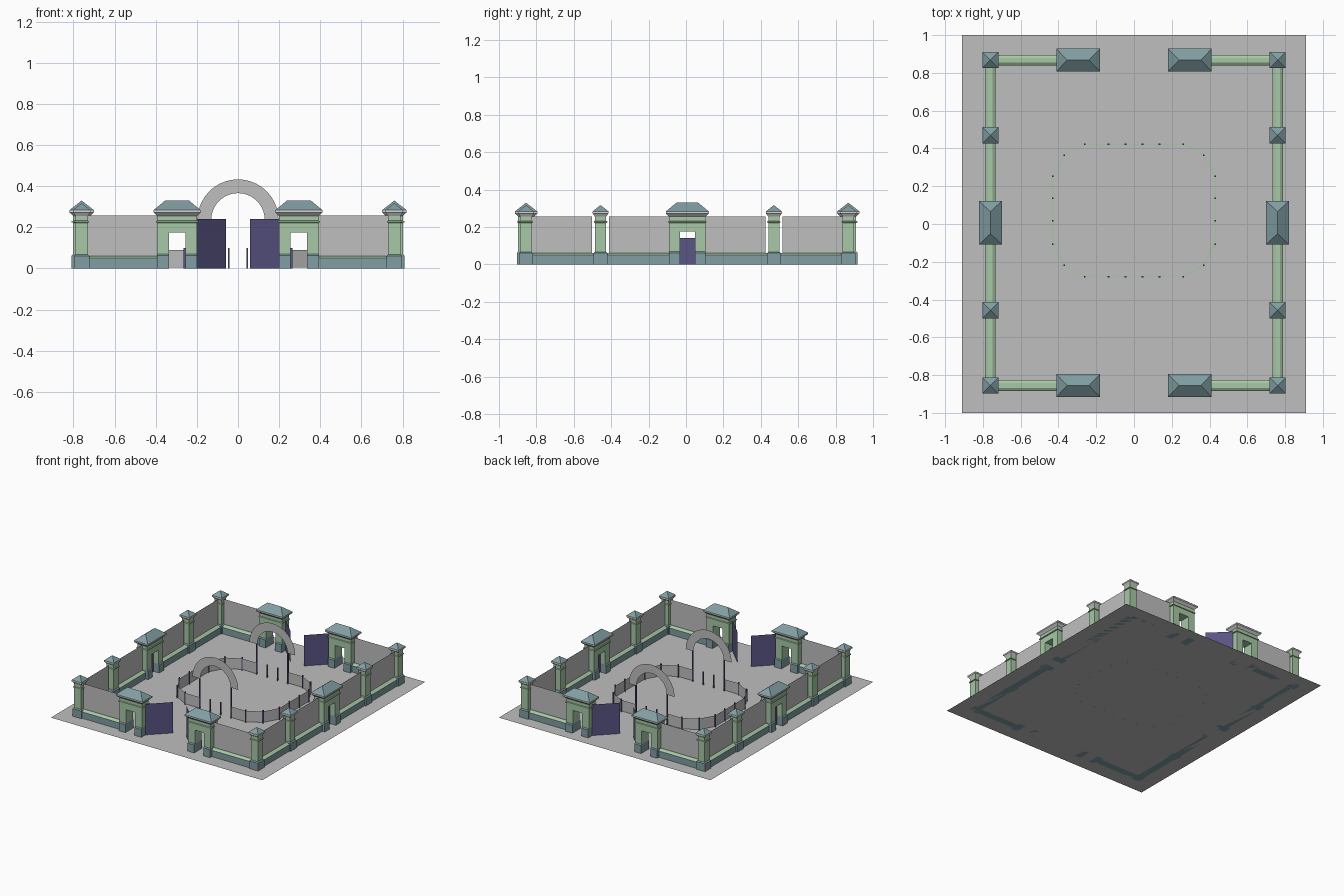
import bpy, bmesh, math

if "Cube" in bpy.data.objects:
    bpy.data.objects.remove(bpy.data.objects["Cube"])

def material(name, rgb):
    m = bpy.data.materials.new(name)
    m.diffuse_color = (*rgb, 1)
    m.use_nodes = True
    m.node_tree.nodes["Principled BSDF"].inputs["Base Color"].default_value = m.diffuse_color
    return m

GREY = material("grey", (0.52, 0.52, 0.52))
GREEN = material("sage green", (0.39, 0.58, 0.38))
TEAL = material("slate teal", (0.22, 0.34, 0.36))
PURPLE = material("dark purple", (0.10, 0.09, 0.23))
PALE = material("pale stone", (0.66, 0.66, 0.66))
MATS = [GREY, GREEN, TEAL, PURPLE, PALE]

def build(name, verts, faces, mats):
    """Mesh object; mats is one material or one per face."""
    me = bpy.data.meshes.new(name)
    me.from_pydata(verts, [], faces)
    per_face = mats if isinstance(mats, list) else [mats] * len(faces)
    for m in MATS:
        me.materials.append(m)
    for p, m in zip(me.polygons, per_face):
        p.material_index = MATS.index(m)
    bm = bmesh.new()
    bm.from_mesh(me)
    bmesh.ops.remove_doubles(bm, verts=bm.verts, dist=1e-5)
    bm.to_mesh(me)
    bm.free()
    ob = bpy.data.objects.new(name, me)
    bpy.context.collection.objects.link(ob)
    return ob

def loft(name, cx, cy, rings, mats, turn=False):
    """Stack of rectangles (half_x, half_y, z); one material per band."""
    verts, faces, cols = [], [], []
    for hx, hy, z in rings:
        if turn:
            hx, hy = hy, hx
        verts += [(cx + sx * hx, cy + sy * hy, z)
                  for sx, sy in ((-1, -1), (1, -1), (1, 1), (-1, 1))]
    for i in range(len(rings) - 1):
        for k in range(4):
            a, b = 4 * i + k, 4 * i + (k + 1) % 4
            faces.append((a, b, b + 4, a + 4))
            cols.append(mats[i])
    n = len(verts)
    faces.append((3, 2, 1, 0))
    cols.append(mats[0])
    if rings[-1][0] > 0 and rings[-1][1] > 0:
        faces.append((n - 4, n - 3, n - 2, n - 1))
        cols.append(mats[-1])
    return build(name, verts, faces, cols)

def panel(name, p, q, z0, z1, mat):
    """Upright sheet between two ground points."""
    return build(name, [(*p, z0), (*q, z0), (*q, z1), (*p, z1)], [(0, 1, 2, 3)], mat)

def crown(hx, hy, over):
    """Ledge, frieze and flared cornice rings above a shaft."""
    return [(hx + e, hy + e, z) for e, z in
            ((0, .222), (.006, .224), (.006, .23), (0, .232), (0, .255),
             (over - .003, .27), (over, .272), (over, .283))]

CROWN_MATS = [GREEN] * 4 + [PALE] * 2 + [PALE]

def pillar(name, x, y):
    a = .03
    rings = [(a + .008, a + .008, 0), (a + .008, a + .008, .06), (a, a, .067)]
    rings += crown(a, a, .013) + [(0, 0, .317)]
    loft(name, x, y, rings, [TEAL, TEAL, GREEN] + CROWN_MATS + [TEAL])

def gatehouse(name, x, y, turn):
    hx, hy, door = .097, .042, .04
    jamb = (hx - door) / 2
    # two jambs with a plinth each
    for s in (-1, 1):
        o = s * (door + jamb)
        jx, jy = (x, y + o) if turn else (x + o, y)
        loft(name + "_jamb", jx, jy,
             [(jamb, hy + .007, 0), (jamb, hy + .007, .062), (jamb, hy, .069), (jamb, hy, .175)],
             [TEAL, TEAL, GREEN], turn)
    # lintel, cornice and hipped roof
    rings = [(hx, hy, .175)] + crown(hx, hy, .018) + [(.058, 0, .33)]
    loft(name + "_top", x, y, rings, [GREEN] + CROWN_MATS + [TEAL], turn)

def wall(a, b, panel_a, panel_b):
    """Low plinth wall with a thin screen standing on it."""
    along_y = abs(a[0] - b[0]) < 1e-6
    cx, cy = (a[0] + b[0]) / 2, (a[1] + b[1]) / 2
    h = (abs(a[0] - b[0]) + abs(a[1] - b[1])) / 2
    loft("low_wall", cx, cy,
         [(h, .028, 0), (h, .028, .05), (h, .024, .053), (h, .012, .061)],
         [TEAL, GREEN, GREEN], along_y)
    panel("wall_screen", panel_a, panel_b, .058, .257, GREY)

# ground
build("ground_slab", [(-.91, -1, 0), (.91, -1, 0), (.91, 1, 0), (-.91, 1, 0)], [(0, 1, 2, 3)], GREY)

XW, YF, YB, YM = .76, -.855, .868, .007
PY = (-.457, .47)

# perimeter
for s in (-1, 1):
    x = s * XW
    for y in (YF, YB):
        pillar("corner_pillar", x, y)
        gatehouse("gatehouse", s * .296, y, False)
        wall((x, y), (s * .393, y), (s * (XW - .03), y), (s * .393, y))
        # gate leaf swung inward
        inner = y + (.14 if y < 0 else -.14)
        panel("gate_leaf", (s * .199, y), (s * .058, inner), 0, .24, PURPLE)
    gatehouse("side_gatehouse", x, YM, True)
    panel("side_door", (x, YM - .04), (x, YM + .04), 0, .14, PURPLE)
    for py, yc, d in ((PY[0], YF, -1), (PY[1], YB, 1)):
        pillar("wall_pillar", x, py)
        edge = YM + d * .097
        wall((x, yc), (x, py), (x, yc - d * .03), (x, py + d * .046))
        wall((x, py), (x, edge), (x, py - d * .046), (x, edge))

# inner enclosure outline, counterclockwise from front left
F, B = -.278, .422
side = (-.106, .016, .137, .254)
right = [(.26, F), (.368, -.218)] + [(.43, y) for y in side] + [(.368, .365), (.26, B)]
front = [(x, F) for x in (-.26, -.135, -.045, .045, .135)]
back = [(x, B) for x in (.135, .045, -.045, -.135)]
left = [(-x, y) for x, y in reversed(right)][:-1]
loop = front + right + back + left

for i, p in enumerate(loop):
    q = loop[(i + 1) % len(loop)]
    if not (abs(p[0]) < .14 and abs(q[0]) < .14):
        panel("enclosure_panel", p, q, .005, .09, GREY)
    tall = abs(abs(p[0]) - .135) < .001
    loft("enclosure_post", *p, [(.004, .004, 0), (.004, .004, .24 if tall else .1)], [PURPLE])

# thin kerb under the enclosure
cy = (F + B) / 2
ring = lambda k: [(x * k, cy + (y - cy) * k, .003) for x, y in loop]
n = len(loop)
build("enclosure_kerb", ring(.992) + ring(1.008),
      [(i, (i + 1) % n, n + (i + 1) % n, n + i) for i in range(n)][::-1], GREEN)

# flat arches over the two enclosure entrances
for y in (F, B):
    N = 20
    verts = []
    for i in range(N + 1):
        t = math.pi * i / N
        for r in (.13, .197):
            verts.append((r * math.cos(t), y, .236 + r * math.sin(t)))
    build("entrance_arch", verts,
          [(2 * i, 2 * i + 1, 2 * i + 3, 2 * i + 2) for i in range(N)], GREY)
